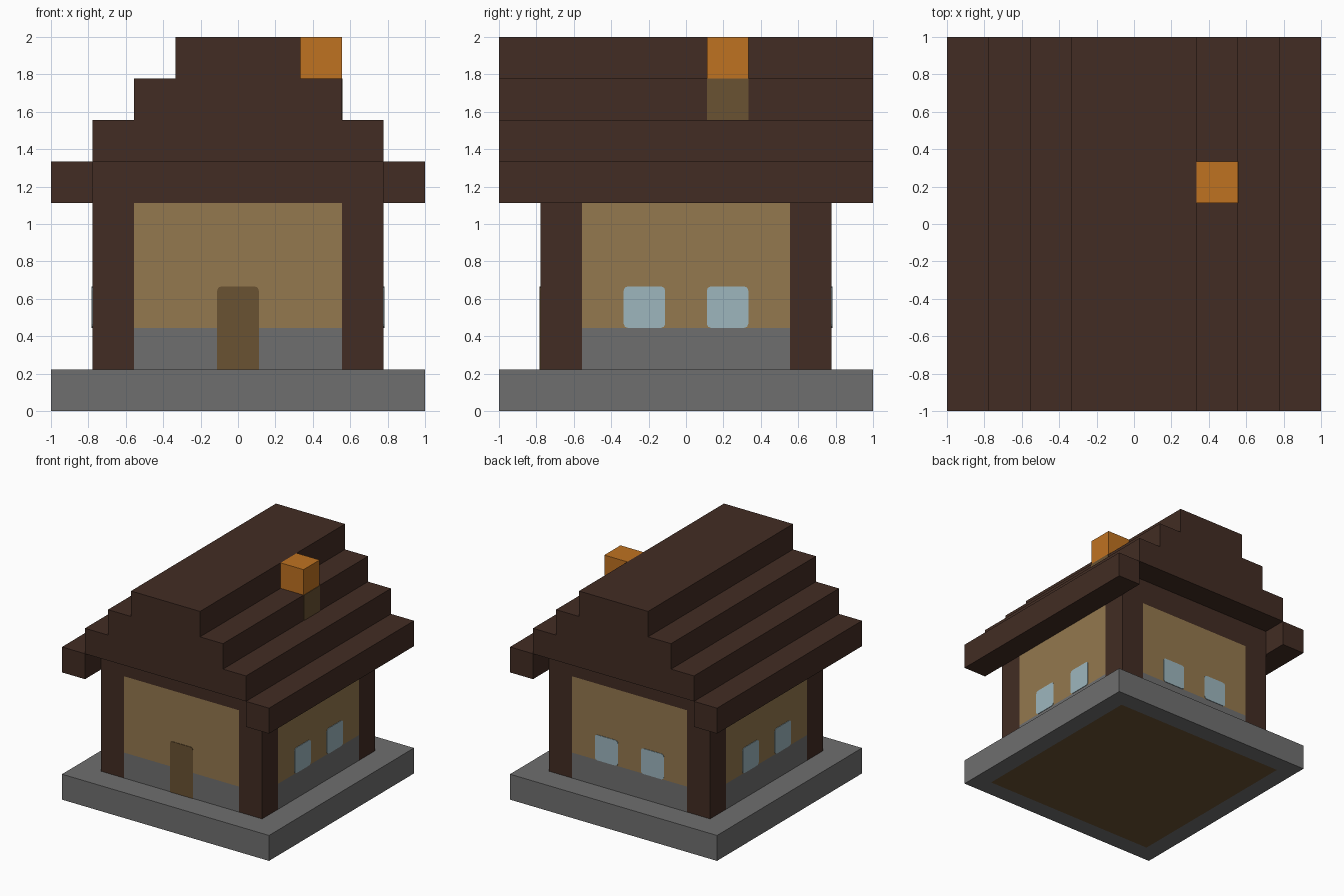
import bpy, bmesh, math
from mathutils import Matrix, Vector

cube = bpy.data.objects.get("Cube")
if cube:
    bpy.data.objects.remove(cube, do_unlink=True)

U = 2 / 9          # one building block
PLATE = 0.02       # plate thickness in blocks


def make_material(name, rgb):
    col = []
    for v in rgb:
        c = v / 255
        col.append(c / 12.92 if c < 0.04 else ((c + 0.055) / 1.055) ** 2.4)
    m = bpy.data.materials.new(name)
    m.use_nodes = True
    m.diffuse_color = (*col, 1)
    m.node_tree.nodes["Principled BSDF"].inputs["Base Color"].default_value = (*col, 1)
    return m


stone = make_material("stone grey", (111, 111, 111))
plaster = make_material("plaster tan", (148, 120, 78))
timber = make_material("dark timber", (66, 44, 35))
planks = make_material("plank brown", (106, 82, 50))
glass = make_material("window blue", (157, 182, 190))
brick = make_material("chimney orange", (191, 114, 33))


def finish(bm, name, *mats):
    """Scale from blocks to units and link the mesh as an object."""
    bmesh.ops.scale(bm, vec=(U, U, U), verts=bm.verts)
    bmesh.ops.recalc_face_normals(bm, faces=bm.faces)
    mesh = bpy.data.meshes.new(name)
    bm.to_mesh(mesh)
    bm.free()
    for m in mats:
        mesh.materials.append(m)
    obj = bpy.data.objects.new(name, mesh)
    bpy.context.collection.objects.link(obj)
    return obj


def box_mesh(lo, hi, turn=0):
    lo, hi = Vector(lo), Vector(hi)
    bm = bmesh.new()
    bmesh.ops.create_cube(bm, size=1)
    bmesh.ops.scale(bm, vec=hi - lo, verts=bm.verts)
    bmesh.ops.translate(bm, vec=(lo + hi) / 2, verts=bm.verts)
    bmesh.ops.rotate(bm, matrix=Matrix.Rotation(turn, 3, 'Z'), verts=bm.verts)
    return bm


def box(name, lo, hi, mat, turn=0):
    return finish(box_mesh(lo, hi, turn), name, mat)


def wall_plate(name, x, z, height, mat, turn, all_corners=True):
    """One-block-wide plate on a wall, with slightly rounded corners."""
    bm = box_mesh((x - 0.5, -3.5 - PLATE, z), (x + 0.5, -3.5, z + height))
    edges = [e for e in bm.edges
             if abs(e.verts[0].co.y - e.verts[1].co.y) > PLATE / 2
             and (all_corners or e.verts[0].co.z > z + 0.1)]
    bmesh.ops.bevel(bm, geom=edges, offset=0.1, segments=2, profile=0.5, affect='EDGES')
    bmesh.ops.rotate(bm, matrix=Matrix.Rotation(turn, 3, 'Z'), verts=bm.verts)
    return finish(bm, name, mat)


# Base slab, with the plank floor showing on its underside
bm = box_mesh((-4.5, -4.5, 0), (4.5, 4.5, 1))
bottom = min(bm.faces, key=lambda f: f.calc_center_median().z)
bmesh.ops.inset_region(bm, faces=[bottom], thickness=1)
bottom.material_index = 1
finish(bm, "base_slab", stone, planks)

# Four walls with corner posts, each side turned about the centre
for i, side in enumerate(("front", "right", "back", "left")):
    side = {"right": "left", "left": "right"}.get(side, side)
    turn = i * math.pi / 2
    box(side + "_stone_course", (-2.5, -3.5, 1), (2.5, -2.5, 2), stone, turn)
    box(side + "_plaster_wall", (-2.5, -3.5, 2), (2.5, -2.5, 5), plaster, turn)
    box(side + "_corner_post", (2.5, -3.5, 1), (3.5, -2.5, 5), timber, turn)
    if side == "front":
        wall_plate("door", 0, 1, 2, planks, turn, all_corners=False)
    else:
        for n, x in enumerate((-1, 1)):
            wall_plate(f"{side}_window_{n + 1}", x, 2, 1, glass, turn)

# Beam on top of the walls, and the eaves on both sides
box("top_beam", (-3.5, -3.5, 5), (3.5, 3.5, 6), timber)
box("left_eave", (3.5, -4.5, 5), (4.5, 4.5, 6), timber)
box("right_eave", (-4.5, -4.5, 5), (-3.5, 4.5, 6), timber)

# Stepped roof: one profile run from front to back
half = []
for step in range(3):
    half += [(3.5 - step, 6 + step), (3.5 - step, 7 + step)]
outline = half + [(-x, z) for x, z in reversed(half)]
bm = bmesh.new()
gable = bm.faces.new([bm.verts.new((x, -4.5, z)) for x, z in outline])
run = bmesh.ops.extrude_face_region(bm, geom=[gable], use_keep_orig=True)
moved = [g for g in run["geom"] if isinstance(g, bmesh.types.BMVert)]
bmesh.ops.translate(bm, vec=(0, 9, 0), verts=moved)
finish(bm, "stepped_roof", timber)

# Chimney, with its plank foot showing in the roof step below
box("chimney", (1.5, 0.5, 8), (2.5, 1.5, 9), brick)
box("chimney_foot", (2.5, 0.5, 7), (2.5 + PLATE, 1.5, 8), planks)
